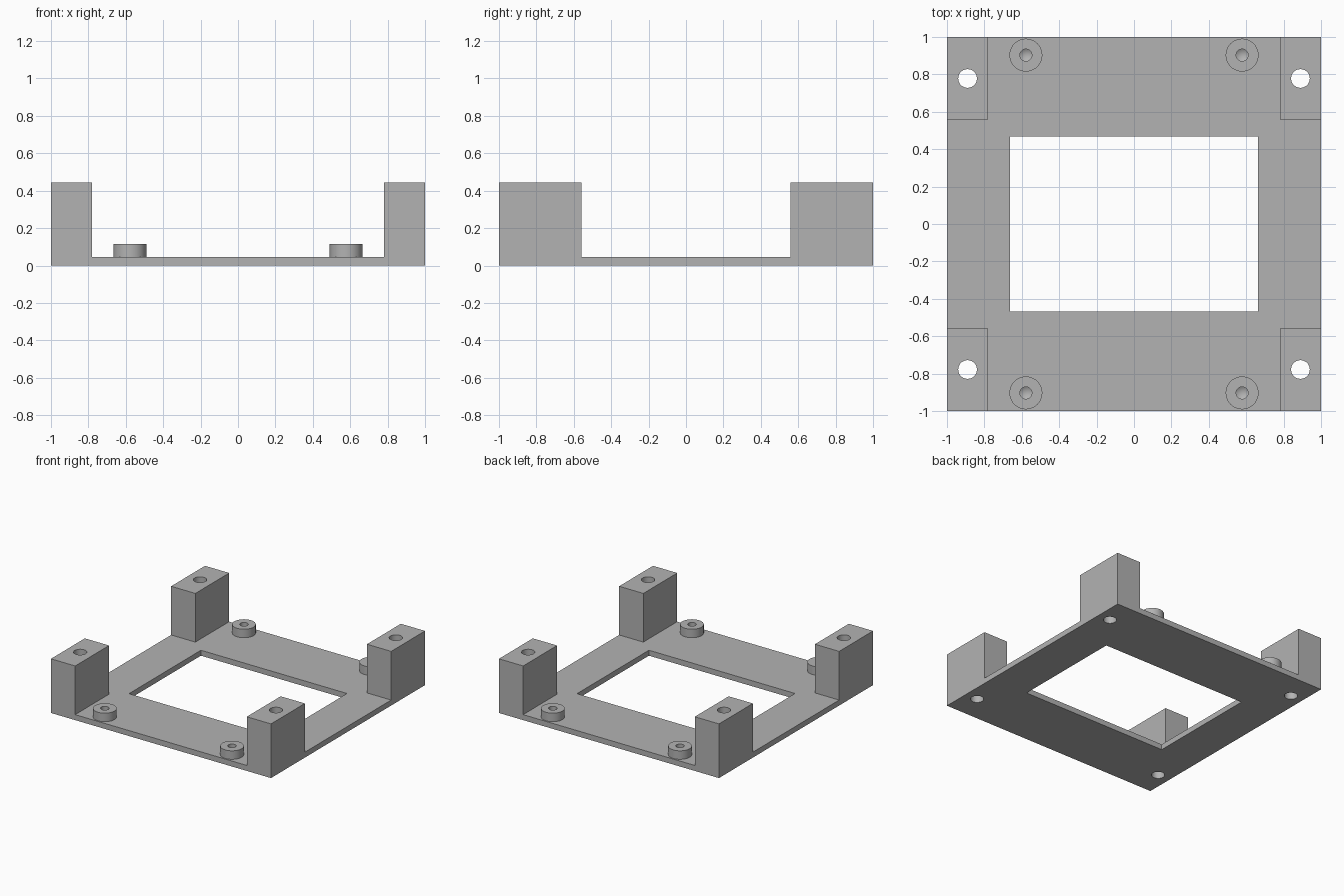
import bpy, bmesh, math
from mathutils import Matrix

if "Cube" in bpy.data.objects:
    bpy.data.objects.remove(bpy.data.objects["Cube"], do_unlink=True)

PLATE, POST = 0.045, 0.445
SIGNS = [(x, y) for x in (-1, 1) for y in (-1, 1)]

grey = bpy.data.materials.new("plain_grey")
grey.use_nodes = True
grey.diffuse_color = (0.45, 0.45, 0.45, 1)
grey.node_tree.nodes["Principled BSDF"].inputs["Base Color"].default_value = grey.diffuse_color


def add_object(name, bm):
    mesh = bpy.data.meshes.new(name)
    bm.to_mesh(mesh)
    bm.free()
    mesh.materials.append(grey)
    obj = bpy.data.objects.new(name, mesh)
    bpy.context.collection.objects.link(obj)
    return obj


def smooth(obj):
    bpy.ops.object.select_all(action="DESELECT")
    obj.select_set(True)
    bpy.context.view_layer.objects.active = obj
    bpy.ops.object.shade_smooth_by_angle(angle=math.radians(30))


def raise_faces(bm, faces, height):
    out = bmesh.ops.extrude_face_region(bm, geom=faces)["geom"]
    verts = [v for v in out if isinstance(v, bmesh.types.BMVert)]
    bmesh.ops.translate(bm, verts=verts, vec=(0, 0, height))
    return [f for f in out if isinstance(f, bmesh.types.BMFace)]


# Base frame: a cell layout with an open window, raised higher at the corners
xs = [-1, -0.78, -0.664, 0.664, 0.78, 1]
ys = [-1, -0.56, -0.467, 0.467, 0.56, 1]
bm = bmesh.new()
grid = [[bm.verts.new((x, y, 0)) for y in ys] for x in xs]
for i in range(5):
    for j in range(5):
        if (i, j) != (2, 2):
            bm.faces.new((grid[i][j], grid[i + 1][j], grid[i + 1][j + 1], grid[i][j + 1]))
bottom = list(bm.faces)
top = raise_faces(bm, bottom, PLATE)
corners = []
for f in top:
    c = f.calc_center_median()
    if abs(c.x) > 0.78 and abs(c.y) > 0.56:
        corners.append(f)
raise_faces(bm, corners, POST - PLATE)
# Extruding leaves the lower corner faces behind inside each post
inner = [f for f in bm.faces if all(len(e.link_faces) > 2 for e in f.edges)]
bmesh.ops.delete(bm, geom=inner, context="FACES_ONLY")
bmesh.ops.recalc_face_normals(bm, faces=bm.faces)
bmesh.ops.dissolve_limit(bm, angle_limit=0.01, verts=bm.verts, edges=bm.edges)
frame = add_object("base_frame_with_posts", bm)

# Through holes in the posts
bm = bmesh.new()
for sx, sy in SIGNS:
    bmesh.ops.create_cone(bm, cap_ends=True, segments=32, radius1=0.05, radius2=0.05, depth=1,
                          matrix=Matrix.Translation((sx * 0.89, sy * 0.778, 0.2)))
cutter = add_object("post_hole_cutter", bm)
cutter.hide_render = True
cutter.hide_set(True)
cut = frame.modifiers.new("post_holes", "BOOLEAN")
cut.operation = "DIFFERENCE"
cut.solver = "EXACT"
cut.object = cutter
bpy.context.view_layer.objects.active = frame
frame.select_set(True)
bpy.ops.object.modifier_apply(modifier=cut.name)
bpy.data.objects.remove(cutter, do_unlink=True)
smooth(frame)

# Round standoffs with a drilled pilot hole, turned from a profile
profile = [(0.088, PLATE), (0.088, 0.115), (0.032, 0.115), (0.032, 0.07), (0, 0.05)]
for sx, sy in SIGNS:
    bm = bmesh.new()
    verts = [bm.verts.new((r, 0, z)) for r, z in profile]
    edges = [bm.edges.new(pair) for pair in zip(verts, verts[1:])]
    bmesh.ops.spin(bm, geom=verts + edges, axis=(0, 0, 1), cent=(0, 0, 0),
                   angle=math.tau, steps=40)
    bmesh.ops.remove_doubles(bm, verts=bm.verts, dist=0.0005)
    bmesh.ops.recalc_face_normals(bm, faces=bm.faces)
    # The wall facing outward must point away from the axis
    wall = max(bm.faces, key=lambda f: f.calc_center_median().xy.length)
    if wall.normal.dot(wall.calc_center_median()) < 0:
        bmesh.ops.reverse_faces(bm, faces=bm.faces)
    name = ("back" if sy > 0 else "front") + ("_left" if sx > 0 else "_right") + "_standoff"
    obj = add_object(name, bm)
    obj.location = (sx * 0.578, sy * 0.903, 0)
    smooth(obj)
